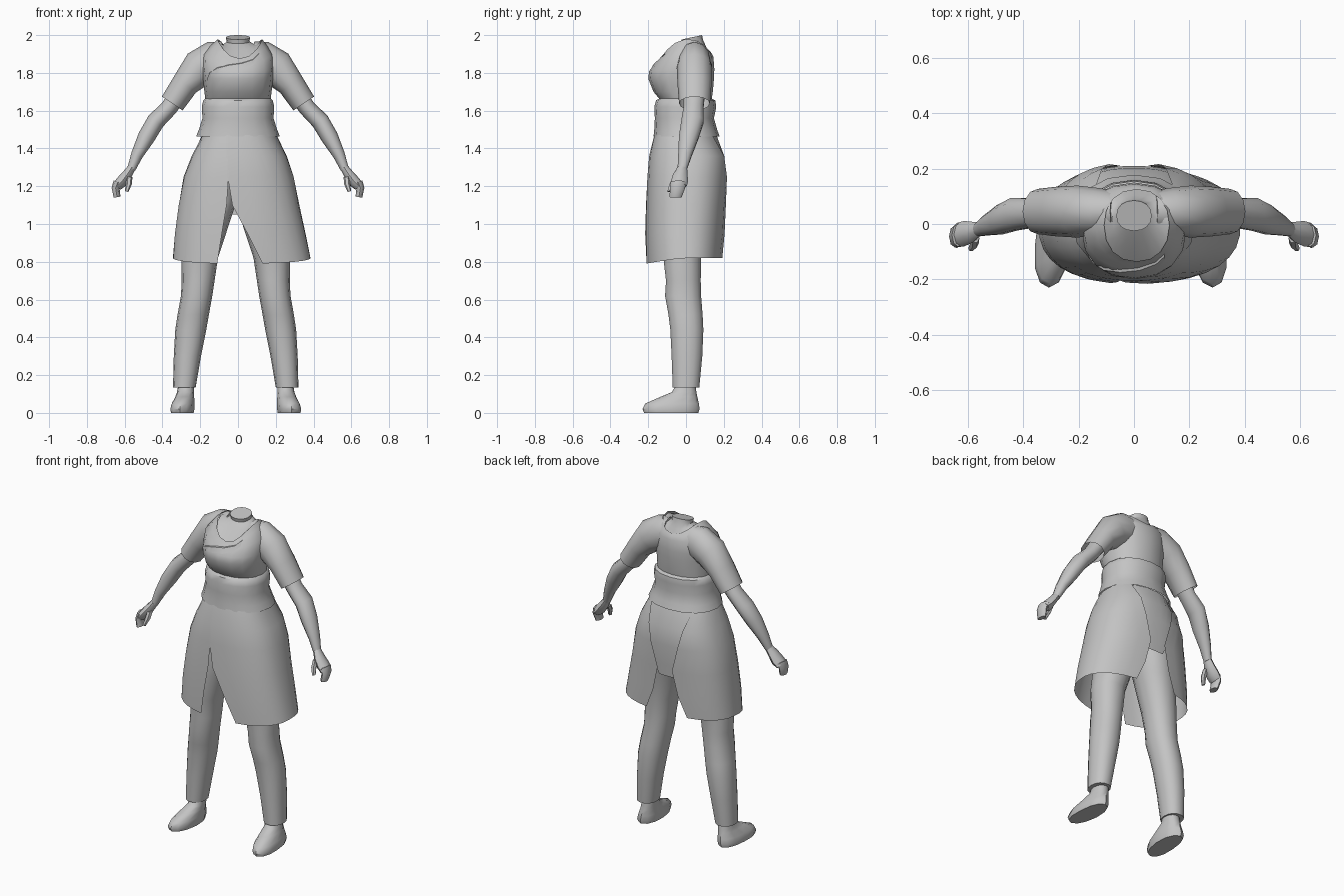
import bpy, math
from mathutils import Vector
from mathutils.bvhtree import BVHTree

if "Cube" in bpy.data.objects:
    bpy.data.objects.remove(bpy.data.objects["Cube"])

grey = bpy.data.materials.new("plain_grey")
grey.diffuse_color = (0.55, 0.55, 0.55, 1)
grey.use_nodes = True
grey.node_tree.nodes["Principled BSDF"].inputs["Base Color"].default_value = grey.diffuse_color


def make(name, verts, faces):
    me = bpy.data.meshes.new(name)
    me.from_pydata(verts, [], faces)
    me.materials.append(grey)
    ob = bpy.data.objects.new(name, me)
    bpy.context.collection.objects.link(ob)
    return ob


def skin(name, rings, closed=True, caps=(False, False), flip=False):
    """Join equal rings of points with quads and optional end caps."""
    n, verts = len(rings[0]), [p for r in rings for p in r]
    faces = []
    for i in range(len(rings) - 1):
        for j in range(n if closed else n - 1):
            k = (j + 1) % n
            faces.append((i*n + j, i*n + k, (i+1)*n + k, (i+1)*n + j))
    if caps[0]:
        faces.append(tuple(reversed(range(n))))
    if caps[1]:
        faces.append(tuple(range(len(verts) - n, len(verts))))
    if flip:
        faces = [tuple(reversed(f)) for f in faces]
    return make(name, verts, faces)


def spow(v, e):
    return math.copysign(abs(v) ** e, v)


def ring(z, cx, rx, yf, yb, a=0, b=0, n=16, p=2.2):
    """Flat oval; a tilts it front to back, b drops its front and back."""
    out = []
    for j in range(n):
        t = 2 * math.pi * j / n
        s = math.sin(t)
        out.append((cx + rx * spow(math.cos(t), 2/p),
                    (yf + yb)/2 + (yb - yf)/2 * spow(s, 2/p), z + a*s + b*s*s))
    return out


def tube(name, pts, side, n=10, caps=(True, True)):
    """Limb along x, y, z points with in-plane and depth radii."""
    rings = []
    for i, (x, y, z, ra, rb) in enumerate(pts):
        q, r = pts[max(i-1, 0)], pts[min(i+1, len(pts)-1)]
        t = Vector((r[0]-q[0], 0, r[2]-q[2])).normalized()
        u = Vector((-t.z, 0, t.x))
        row = []
        for j in range(n):
            a = 2 * math.pi * j / n
            v = Vector((x, y, z)) + u*ra*math.cos(a) + Vector((0, rb*math.sin(a), 0))
            row.append((side*v.x, v.y, v.z))
        rings.append(row)
    return skin(name, rings, True, caps, flip=side > 0)


# Upper garment: bodice with bust, shoulders and dipped neckline
bodice = skin("bodice", [ring(*r) for r in (
    (1.655, 0, .172, -.135, .135),
    (1.70, 0, .178, -.172, .142),
    (1.77, 0, .185, -.20, .148),
    (1.815, 0, .19, -.195, .15, .005),
    (1.90, 0, .185, -.165, .145, .02, -.035),
    (1.95, .005, .145, -.145, .135, .02, -.065),
    (1.978, .01, .118, -.135, .125, .02, -.082),
)])

# Waist wrap with flared hem
skin("waist_wrap", [ring(*r) for r in (
    (1.462, 0, .222, -.172, .178),
    (1.50, 0, .207, -.168, .165),
    (1.56, 0, .188, -.165, .148),
    (1.62, 0, .192, -.168, .16),
    (1.655, 0, .184, -.158, .155),
    (1.67, 0, .165, -.13, .125),
)])

# Upper chest and neck stump inside the collar
skin("neck", [ring(*r) for r in (
    (1.962, .01, .122, -.14, .128, .02, -.09),
    (1.95, .005, .085, -.07, .105, .012, -.02),
    (1.965, 0, .06, -.02, .09, .01),
    (1.988, 0, .064, -.025, .085, .012),
)], caps=(False, True))

# Overlapping lapel edge laid over the bust
tree = BVHTree.FromPolygons([v.co for v in bodice.data.vertices],
                            [tuple(f.vertices) for f in bodice.data.polygons])


def on_bodice(x, z, lift):
    hit = tree.ray_cast(Vector((x, -1, z)), Vector((0, 1, 0)))[0]
    return (x, (hit.y if hit else -.12) - lift, z)


edge = [(-.165, 1.765), (-.15, 1.80), (-.11, 1.825), (-.05, 1.84),
        (.02, 1.85), (.08, 1.87), (.11, 1.90)]
skin("lapel", [[on_bodice(x, z - .03, .003) for x, z in edge],
               [on_bodice(x, z, .009) for x, z in edge],
               [on_bodice(x, z + .003, .001) for x, z in edge]], closed=False)

# Wrap skirt: right and left panels plus a tapered back flap
P = 2.4
#        z    right left  front  back  front edges  back edge
SKIRT = ((.82, .385, .345, -.215, .20, .13, -.11, .14),
         (.95, .358, .335, -.217, .207, .05, -.085, .085),
         (1.10, .325, .315, -.212, .212, -.03, -.06, .05),
         (1.25, .295, .288, -.205, .222, -.055, -.05, .09),
         (1.36, .258, .245, -.195, .215, -.06, -.055, .115),
         (1.47, .205, .19, -.168, .172, -.06, -.055, .14))


def angle(x, rx):
    return math.acos(max(-1, min(1, spow(x / rx, P/2))))


def skirt_row(z, r, l, yf, yb, t0, t1, dip=0, n=14):
    row = []
    for j in range(n):
        t = t0 + (t1 - t0) * j / (n - 1)
        c, s = math.cos(t), math.sin(t)
        row.append(((r if c > 0 else l) * spow(c, 2/P),
                    (yf+yb)/2 + (yb-yf)/2 * spow(s, 2/P),
                    z - dip * max(0, -s)))
    return row


right_rows, left_rows = [], []
for z, r, l, yf, yb, xr, xl, xb in SKIRT:
    dip = .03 if z < .9 else 0
    right_rows.append(skirt_row(z, r, l, yf, yb, -angle(xr, r if xr > 0 else l),
                                angle(xb, r), dip))
    left_rows.append(skirt_row(z, r, l, yf, yb, angle(-xb, l),
                               2*math.pi - angle(xl, l), dip))
skin("right_skirt_panel", right_rows, closed=False)
skin("left_skirt_panel", left_rows, closed=False)
flap = ((1.05, .32, .195, .05), (1.12, .315, .20, .085), (1.25, .29, .21, .125),
        (1.36, .25, .203, .15), (1.47, .19, .163, .165))
skin("back_flap", [skirt_row(z, r, r, -.2, yb, angle(w, r), angle(-w, r), n=8)
                   for z, r, yb, w in flap], closed=False)

for s, label in ((1, "right"), (-1, "left")):
    # Short sleeve over the shoulder
    tube(label + "_sleeve", (
        (.07, .045, 1.875, .092, .075), (.125, .045, 1.865, .105, .085),
        (.205, .045, 1.825, .098, .094), (.28, .045, 1.74, .072, .09),
        (.348, .045, 1.638, .066, .082)), s, 12, (True, False))

    # Bare arm from under the sleeve to the wrist
    tube(label + "_arm", (
        (.30, .045, 1.71, .05, .06), (.365, .04, 1.615, .045, .055),
        (.435, .035, 1.545, .048, .062), (.485, .015, 1.46, .046, .055),
        (.535, -.005, 1.365, .032, .038), (.565, -.02, 1.29, .022, .026)), s)

    # Hand with curled fingers and a thumb
    tube(label + "_palm", (
        (.562, -.02, 1.30, .021, .026), (.585, -.03, 1.265, .026, .038),
        (.615, -.035, 1.225, .031, .046), (.64, -.04, 1.20, .026, .044)), s, 8)
    tube(label + "_fingers", (
        (.636, -.04, 1.222, .024, .042), (.648, -.045, 1.19, .021, .04),
        (.64, -.055, 1.142, .018, .032)), s, 8)
    tube(label + "_thumb", (
        (.575, -.05, 1.25, .016, .02), (.577, -.07, 1.215, .016, .018),
        (.59, -.088, 1.172, .01, .012)), s, 6)

    # Trouser leg with knee fullness and straight cuff
    skin(label + "_trouser_leg", [ring(z, s*x - .012, rx, yf, yb, n=14) for
         z, x, rx, yf, yb in (
        (.135, .272, .060, -.072, .072), (.30, .256, .072, -.078, .088),
        (.44, .238, .082, -.085, .094), (.52, .225, .083, -.095, .09),
        (.62, .207, .083, -.113, .082), (.70, .199, .087, -.108, .08),
        (.82, .19, .096, -.122, .082), (1.0, .15, .115, -.13, .105),
        (1.12, .115, .12, -.13, .13), (1.25, .105, .115, -.13, .14))],
        caps=(True, True))

    # Soft shoe with rounded toe
    shoe = [ring(z, s*x - .012, rx, yf, yb, n=12) for z, x, rx, yf, yb in (
        (0, .288, .060, -.222, .065), (.02, .288, .064, -.23, .072),
        (.05, .284, .060, -.215, .068), (.085, .278, .05, -.135, .06),
        (.11, .274, .045, -.075, .055), (.15, .27, .042, -.052, .05))]
    # Toes point slightly outwards
    shoe = [[(x - s*.09*min(0, y + .05) - s*.008, y, z) for x, y, z in r] for r in shoe]
    skin(label + "_shoe", shoe, caps=(True, True))

# Smooth shading with crisp hems
for ob in bpy.context.collection.objects:
    ob.select_set(True)
    bpy.context.view_layer.objects.active = ob
bpy.ops.object.shade_smooth_by_angle(angle=math.radians(45))
